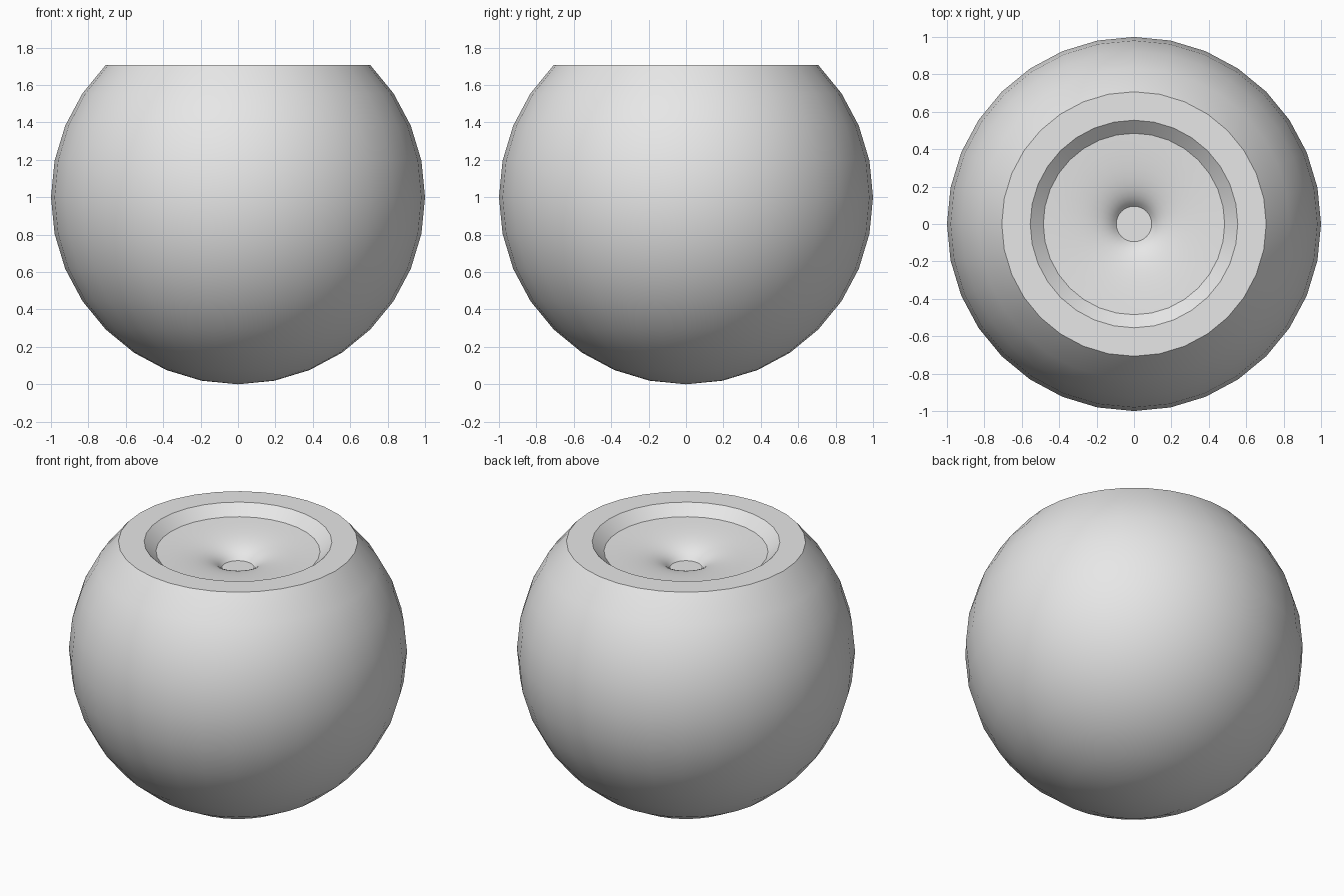
import bpy, bmesh, math

SEGMENTS = 32
RINGS = 16
CENTRE_Z = 1.0

default = bpy.data.objects.get("Cube")
if default:
    bpy.data.objects.remove(default, do_unlink=True)

# Plain grey material
grey = bpy.data.materials.new("light_grey")
grey.use_nodes = True
colour = (0.8, 0.8, 0.8, 1.0)
grey.diffuse_color = colour
grey.node_tree.nodes["Principled BSDF"].inputs["Base Color"].default_value = colour

# Outer shell: sphere from the bottom pole up to 45 degrees above the middle
profile = []
for i in range(1, RINGS * 3 // 4 + 1):
    a = math.pi * i / RINGS
    profile.append((math.sin(a), CENTRE_Z - math.cos(a)))
rim_z = profile[-1][1]

# Flat rim and sloping inner wall
floor_r, floor_depth, hole_r, hole_depth = 0.485, 0.063, 0.095, 0.168
profile.append((0.555, rim_z))

# Funnel floor that steepens towards the central disc
k = (hole_depth - floor_depth) / (1 / hole_r - 1 / floor_r)
steps = 10
for i in range(steps + 1):
    r = floor_r * (hole_r / floor_r) ** (i / steps)
    profile.append((r, rim_z - floor_depth - k * (1 / r - 1 / floor_r)))

# Revolve the profile
bm = bmesh.new()
loops = []
for r, z in profile:
    loops.append([bm.verts.new((r * math.cos(math.tau * s / SEGMENTS),
                                r * math.sin(math.tau * s / SEGMENTS), z))
                  for s in range(SEGMENTS)])
for low, high in zip(loops, loops[1:]):
    for s in range(SEGMENTS):
        t = (s + 1) % SEGMENTS
        bm.faces.new((low[s], low[t], high[t], high[s]))

# Bottom pole and flat central disc
pole = bm.verts.new((0, 0, 0))
for s in range(SEGMENTS):
    bm.faces.new((pole, loops[0][(s + 1) % SEGMENTS], loops[0][s]))
bm.faces.new(loops[-1])
bmesh.ops.recalc_face_normals(bm, faces=bm.faces)

mesh = bpy.data.meshes.new("round_bowl")
bm.to_mesh(mesh)
bm.free()
mesh.materials.append(grey)
bowl = bpy.data.objects.new("round_bowl", mesh)
bpy.context.collection.objects.link(bowl)

# Smooth surfaces with crisp rim edges
bpy.ops.object.select_all(action="DESELECT")
bowl.select_set(True)
bpy.context.view_layer.objects.active = bowl
bpy.ops.object.shade_smooth_by_angle(angle=math.radians(30))
